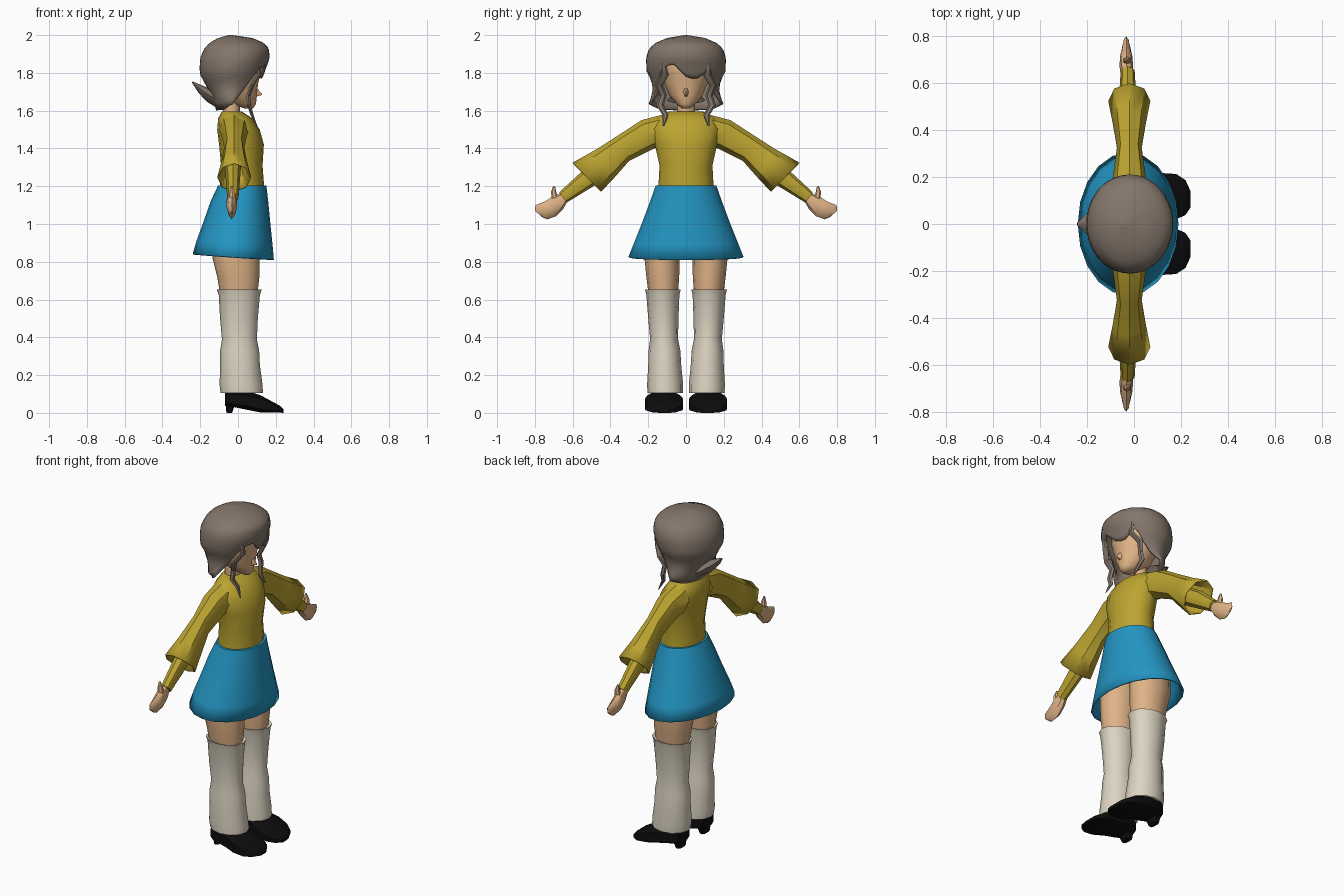
import bpy, math
from mathutils import Vector as V


def material(name, rgb):
    m = bpy.data.materials.new(name)
    m.diffuse_color = (*rgb, 1)
    return m


YELLOW = material("mustard cloth", (0.50, 0.37, 0.03))
BLUE = material("blue cloth", (0.017, 0.30, 0.54))
SKIN = material("skin", (0.74, 0.45, 0.24))
HAIR = material("brown hair", (0.23, 0.18, 0.145))
CREAM = material("cream knit", (0.72, 0.66, 0.54))
BLACK = material("black leather", (0.004, 0.004, 0.004))


def ring(c, u, v, n=12, power=1.0):
    """Closed ring around c, spanned by half axes u and v; power < 1 is boxier."""
    c, u, v = V(c), V(u), V(v)
    pts = []
    for i in range(n):
        a = 2 * math.pi * (i + 0.5 * (power < 1)) / n
        co, si = math.cos(a), math.sin(a)
        pts.append(c + u * math.copysign(abs(co) ** power, co)
                   + v * math.copysign(abs(si) ** power, si))
    return pts


def flat(z, x0, x1, y0, y1, n=12, power=1.0, tilt=0.0):
    """Horizontal ring given by its bounds."""
    return ring(((x0 + x1) / 2, (y0 + y1) / 2, z), ((x1 - x0) / 2, 0, -tilt),
                (0, (y1 - y0) / 2, 0), n, power)


def limb(y0, z0, y1, z1, hx, x=-0.02, n=8):
    """Ring of an arm, given by its upper and lower edge points."""
    return ring((x, (y0 + y1) / 2, (z0 + z1) / 2),
                (0, (y0 - y1) / 2, (z0 - z1) / 2), (hx, 0, 0), n)


def loft(name, rings, mat, caps=(True, True), mirror=False, wall=0, angle=40):
    n = len(rings[0])
    verts = [p for r in rings for p in r]
    faces = [(k * n + i, k * n + (i + 1) % n, (k + 1) * n + (i + 1) % n, (k + 1) * n + i)
             for k in range(len(rings) - 1) for i in range(n)]
    if caps[0]:
        faces.append(tuple(reversed(range(n))))
    if caps[1]:
        faces.append(tuple(range(len(verts) - n, len(verts))))
    me = bpy.data.meshes.new(name)
    me.from_pydata(verts, [], faces)
    ob = bpy.data.objects.new(name, me)
    bpy.context.collection.objects.link(ob)
    me.materials.append(mat)
    # consistent outward normals
    bpy.context.view_layer.objects.active = ob
    ob.select_set(True)
    bpy.ops.object.mode_set(mode='EDIT')
    bpy.ops.mesh.select_all(action='SELECT')
    bpy.ops.mesh.normals_make_consistent(inside=False)
    bpy.ops.object.mode_set(mode='OBJECT')
    bpy.ops.object.shade_smooth_by_angle(angle=math.radians(angle))
    ob.select_set(False)
    if wall:
        s = ob.modifiers.new("wall", 'SOLIDIFY')
        s.thickness = wall
        s.offset = -1
    if mirror:
        m = ob.modifiers.new("mirror", 'MIRROR')
        m.use_axis = (False, True, False)
    return ob


def lerp_table(t, table):
    """Linear interpolation in rows of (key, values...)."""
    if t <= table[0][0]:
        return table[0][1:]
    for a, b in zip(table, table[1:]):
        if t <= b[0]:
            f = (t - a[0]) / (b[0] - a[0])
            return [p + (q - p) * f for p, q in zip(a[1:], b[1:])]
    return table[-1][1:]


# Torso
loft("sweater_body", [flat(z, a, b, -h, h, 16) for z, a, b, h in (
    (1.17, -0.095, 0.135, 0.145), (1.22, -0.095, 0.137, 0.145), (1.31, -0.09, 0.13, 0.14),
    (1.42, -0.10, 0.137, 0.165), (1.50, -0.11, 0.115, 0.185), (1.56, -0.105, 0.075, 0.16),
    (1.595, -0.085, 0.02, 0.09))], YELLOW)

# Flared sleeve with an open cuff, and the tight sleeve inside it
loft("wide_sleeve", [limb(*r) for r in (
    (0.10, 1.585, 0.12, 1.41, 0.08), (0.235, 1.55, 0.17, 1.40, 0.07),
    (0.35, 1.475, 0.30, 1.335, 0.053), (0.475, 1.395, 0.375, 1.25, 0.07),
    (0.60, 1.325, 0.45, 1.17, 0.09))], YELLOW, (True, False), True, 0.008)
loft("tight_sleeve", [limb(*r, x=-0.027) for r in (
    (0.40, 1.38, 0.35, 1.29, 0.045), (0.55, 1.28, 0.49, 1.20, 0.038),
    (0.672, 1.167, 0.632, 1.113, 0.03))], YELLOW, mirror=True)

# Hand and thumb
loft("hand", [limb(*r, x=-0.033) for r in (
    (0.66, 1.165, 0.63, 1.115, 0.025), (0.70, 1.15, 0.65, 1.08, 0.029),
    (0.745, 1.12, 0.69, 1.04, 0.026), (0.797, 1.10, 0.735, 1.025, 0.014),
    (0.80, 1.07, 0.76, 1.035, 0.005))], SKIN, mirror=True)
loft("thumb", [ring(c, (0, r, 0.3 * r), (r, 0, 0), 6) for c, r in (
    ((-0.03, 0.69, 1.12), 0.02), ((-0.03, 0.70, 1.165), 0.015),
    ((-0.035, 0.698, 1.20), 0.005))], SKIN, mirror=True)

# Skirt, open below, with the hem lower in front
loft("skirt", [flat(z, a, b, -h, h, 20, 1.0, t) for z, a, b, h, t in (
    (1.205, -0.105, 0.15, 0.16, 0), (1.12, -0.145, 0.16, 0.19, 0),
    (1.00, -0.185, 0.172, 0.235, 0.005), (0.90, -0.22, 0.183, 0.275, 0.01),
    (0.825, -0.24, 0.19, 0.305, 0.015))], BLUE, (True, False), wall=0.01)

# Legs
loft("leg", [flat(z, *r) for z, *r in (
    (1.02, -0.12, 0.11, 0.0, 0.16), (0.92, -0.14, 0.12, 0.02, 0.215),
    (0.82, -0.135, 0.115, 0.033, 0.22), (0.72, -0.11, 0.113, 0.036, 0.21),
    (0.60, -0.09, 0.10, 0.045, 0.195))], SKIN, mirror=True)
loft("leg_warmer", [flat(z, *r) for z, *r in (
    (0.645, -0.095, 0.11, 0.045, 0.2), (0.652, -0.112, 0.125, 0.028, 0.217),
    (0.625, -0.102, 0.116, 0.035, 0.21), (0.50, -0.095, 0.105, 0.04, 0.2),
    (0.39, -0.085, 0.10, 0.042, 0.19), (0.33, -0.095, 0.112, 0.03, 0.198),
    (0.25, -0.094, 0.116, 0.025, 0.2), (0.15, -0.098, 0.13, 0.015, 0.206),
    (0.105, -0.092, 0.132, 0.015, 0.204))], CREAM, mirror=True, angle=55)

# Shoe with a block heel
loft("shoe", [ring((x, (a + b) / 2, (z0 + z1) / 2), (0, (b - a) / 2, 0),
                   (0, 0, (z1 - z0) / 2), 8, 0.6) for x, z0, z1, a, b in (
    (-0.068, 0.035, 0.11, 0.06, 0.17), (-0.03, 0.03, 0.115, 0.035, 0.20),
    (0.06, 0.012, 0.115, 0.025, 0.21), (0.12, 0, 0.095, 0.01, 0.222),
    (0.18, 0, 0.062, 0.015, 0.218), (0.22, 0, 0.04, 0.035, 0.19),
    (0.242, 0, 0.02, 0.07, 0.14))], BLACK, mirror=True)
loft("heel", [flat(z, *r, 8, 0.6) for z, *r in (
    (0.06, -0.068, -0.01, 0.06, 0.17), (0.0, -0.062, -0.03, 0.08, 0.15))],
    BLACK, mirror=True)

# Neck, head and nose
loft("neck", [flat(z, -0.08, 0.01, -0.047, 0.047) for z in (1.56, 1.68)], SKIN)
loft("head", [flat(z, a, b, -h, h, 16) for z, a, b, h in (
    (1.612, 0.035, 0.08, 0.022), (1.635, -0.04, 0.095, 0.05), (1.68, -0.09, 0.10, 0.088),
    (1.74, -0.12, 0.106, 0.112), (1.80, -0.14, 0.12, 0.13), (1.87, -0.14, 0.13, 0.13),
    (1.94, -0.10, 0.08, 0.09))], SKIN, angle=60)
loft("nose", [ring(c, (0, w, 0), (0, 0, h), 6) for c, w, h in (
    ((0.095, 0, 1.70), 0.016, 0.03), ((0.126, 0, 1.686), 0.003, 0.004))], SKIN)

# Hair shell: outline by height, lower edge by angle from the face
OUTLINE = ((1.60, -0.115, 0.04, 0.14), (1.635, -0.125, 0.06, 0.198), (1.70, -0.15, 0.08, 0.175),
           (1.76, -0.185, 0.125, 0.182), (1.80, -0.205, 0.14, 0.208), (1.88, -0.20, 0.168, 0.212),
           (1.93, -0.178, 0.163, 0.195), (1.96, -0.15, 0.135, 0.16), (1.985, -0.105, 0.075, 0.10),
           (2.0, -0.05, -0.03, 0.01))
EDGE = ((-180, 1.60), (-115, 1.605), (-90, 1.635), (-65, 1.68), (-45, 1.79), (-32, 1.83),
        (-20, 1.85), (0, 1.78), (15, 1.765), (28, 1.79), (38, 1.83), (45, 1.79), (65, 1.68),
        (90, 1.635), (115, 1.605), (180, 1.60))
COLS, ROWS = 40, 16
shell = []
for k in range(ROWS + 1):
    row = []
    for j in range(COLS):
        deg = -180 + 360 * j / COLS
        low = lerp_table(deg, EDGE)[0]
        z = low + (2.0 - low) * math.sin(k / ROWS * math.pi / 2)
        back, front, half = lerp_table(z, OUTLINE)
        a = math.radians(deg)
        row.append(V(((back + front) / 2 + (front - back) / 2 * math.cos(a),
                      half * math.sin(a), z)))
    shell.append(row)
loft("hair", shell, HAIR, (False, True), wall=0.014, angle=60)

# Upturned tuft at the nape
loft("hair_tuft", [ring(c, (0, w, 0), (0.6 * t, 0, t), 8) for c, w, t in (
    ((-0.10, 0, 1.655), 0.10, 0.035), ((-0.15, 0, 1.68), 0.085, 0.03),
    ((-0.20, 0, 1.715), 0.045, 0.018), ((-0.242, 0, 1.752), 0.006, 0.003))], HAIR)

# Wavy locks beside the face
loft("side_lock", [ring((x, y, z), (0, w, 0), (0.6 * w, 0, 0), 6) for x, y, z, w in (
    (0.115, 0.12, 1.85, 0.014), (0.112, 0.112, 1.79, 0.021), (0.075, 0.143, 1.735, 0.021),
    (0.055, 0.122, 1.68, 0.02), (0.058, 0.138, 1.63, 0.02), (0.075, 0.108, 1.575, 0.016),
    (0.10, 0.12, 1.52, 0.004))], HAIR, mirror=True)
